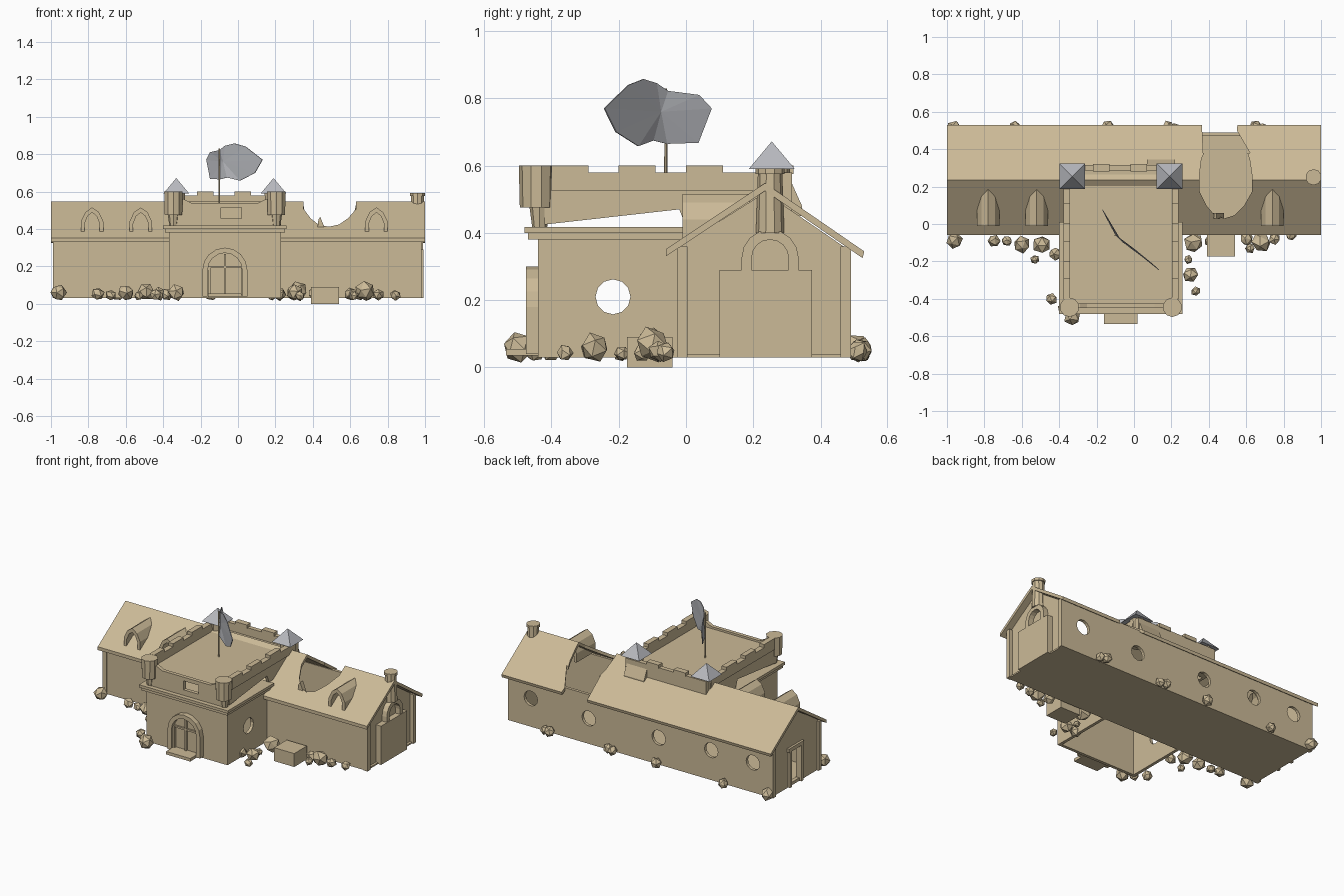
import bpy, bmesh, math, random
from mathutils import Vector

if "Cube" in bpy.data.objects:
    bpy.data.objects.remove(bpy.data.objects["Cube"])
random.seed(4)


def material(name, rgb):
    m = bpy.data.materials.new(name)
    m.diffuse_color = (*rgb, 1)
    m.use_nodes = True
    m.node_tree.nodes["Principled BSDF"].inputs["Base Color"].default_value = m.diffuse_color
    return m


SAND = material("sandstone", (0.60, 0.49, 0.31))
GREY = material("slate grey", (0.48, 0.49, 0.52))


def finish(name, bm, mat=SAND):
    bmesh.ops.recalc_face_normals(bm, faces=bm.faces[:])
    me = bpy.data.meshes.new(name)
    bm.to_mesh(me)
    bm.free()
    me.materials.append(mat)
    ob = bpy.data.objects.new(name, me)
    bpy.context.collection.objects.link(ob)
    return ob


def prism(name, pts, axis, a, b, mat=SAND):
    """Extrude a 2D outline along an axis from a to b."""
    def place(p, t):
        return {"x": (t, p[0], p[1]), "y": (p[0], t, p[1]), "z": (p[0], p[1], t)}[axis]
    bm = bmesh.new()
    lo = [bm.verts.new(place(p, a)) for p in pts]
    hi = [bm.verts.new(place(p, b)) for p in pts]
    n = len(pts)
    bm.faces.new(lo)
    bm.faces.new(hi)
    for i in range(n):
        j = (i + 1) % n
        bm.faces.new((lo[i], lo[j], hi[j], hi[i]))
    return finish(name, bm, mat)


def box(name, x0, x1, y0, y1, z0, z1, mat=SAND):
    return prism(name, [(x0, y0), (x1, y0), (x1, y1), (x0, y1)], "z", z0, z1, mat)


def cone(name, x, y, z0, z1, r0, r1, sides, mat=SAND, turn=0.0):
    bm = bmesh.new()
    bmesh.ops.create_cone(bm, cap_ends=True, segments=sides, radius1=r0, radius2=r1, depth=z1 - z0)
    ob = finish(name, bm, mat)
    ob.location = (x, y, (z0 + z1) / 2)
    ob.rotation_euler.z = turn
    return ob


def circle(cx, cy, rx, ry, n=14, a0=0.0, a1=2 * math.pi, closed=True):
    m = n if closed else n - 1
    return [(cx + rx * math.cos(a0 + (a1 - a0) * i / m),
             cy + ry * math.sin(a0 + (a1 - a0) * i / m)) for i in range(n)]


def arch(cx, z0, spring, r_out, r_in):
    """Outline of an arched frame standing on z0."""
    out = circle(cx, spring, r_out, r_out, 9, 0, math.pi, False)
    inn = circle(cx, spring, r_in, r_in, 9, math.pi, 0, False)
    return [(cx + r_out, z0)] + out + [(cx - r_out, z0), (cx - r_in, z0)] + inn + [(cx + r_in, z0)]


def cut(ob, *cutters):
    """Cut holes and bake the result."""
    for c in cutters:
        mod = ob.modifiers.new("cut", "BOOLEAN")
        mod.operation, mod.solver, mod.object = "DIFFERENCE", "EXACT", c
    dg = bpy.context.evaluated_depsgraph_get()
    dg.update()
    me = bpy.data.meshes.new_from_object(ob.evaluated_get(dg))
    ob.modifiers.clear()
    ob.data = me
    for c in cutters:
        bpy.data.objects.remove(c)


# Long hall: floor, walls, gables
box("hall_floor", -0.97, 0.97, -0.02, 0.49, 0.03, 0.04)
box("hall_front_wall", -0.98, 0.98, -0.02, 0.0, 0.03, 0.36)
back = box("hall_back_wall", -0.98, 0.98, 0.47, 0.49, 0.03, 0.36)
cut(back, *[prism("hole", circle(x, z, 0.05, 0.05), "y", 0.4, 0.6)
            for x, z in ((0.81, 0.22), (0.38, 0.2), (-0.14, 0.21), (-0.53, 0.23), (-0.84, 0.23))])
gable = [(-0.02, 0.03), (0.49, 0.03), (0.49, 0.345), (0.235, 0.52), (-0.02, 0.36)]
prism("right_gable", gable, "x", 0.93, 0.955)
left = prism("left_gable", gable, "x", -0.975, -0.95)
cut(left, box("door_hole", -1.1, -0.8, 0.19, 0.30, 0.05, 0.27))
for y in (0.18, 0.30):
    box("left_door_post", -0.99, -0.95, y - 0.01, y + 0.01, 0.03, 0.28)
box("left_door_lintel", -0.99, -0.95, 0.16, 0.32, 0.27, 0.295)
for x in (-0.975, 0.965):
    for y in (-0.01, 0.475):
        box("corner_post", x - 0.015, x + 0.015, y - 0.015, y + 0.015, 0.03, 0.36)

# Roof with a broken hole
roof_profile = [(-0.06, 0.33), (0.235, 0.525), (0.525, 0.325), (0.53, 0.345), (0.235, 0.548), (-0.06, 0.352)]
roof = prism("hall_roof", roof_profile, "x", -1.0, 1.0)
ragged = [(x + random.uniform(-.008, .008), y) for x, y in circle(0.49, 0.26, 0.145, 0.23, 16)]
cut(roof, prism("roof_hole", ragged, "z", 0.2, 0.8),
    prism("eave_hole", [(0.37, 0.38), (0.62, 0.38), (0.55, 0.50), (0.56, 0.6), (0.36, 0.6)], "z", 0.2, 0.8))
prism("broken_rafter", [(0.42, 0.36), (0.48, 0.36), (0.44, 0.465), (0.43, 0.45)], "y", 0.03, 0.06)

# Dormers
for cx in (-0.78, -0.52, 0.74):
    half = [(0.06, 0.38), (0.06, 0.44), (0.036, 0.49), (0, 0.515)]
    out = half + [(-x, z) for x, z in half[-2::-1]]
    inn = [(x * 0.68, 0.38 + (z - 0.38) * 0.8) for x, z in reversed(out)]
    prism("dormer", [(cx + x, z) for x, z in out + inn], "y", -0.01, 0.19)

# Right end annex, arch and chimney
box("annex", 0.94, 0.993, 0.1, 0.375, 0.03, 0.29)
prism("annex_arch", arch(0.25, 0.29, 0.325, 0.085, 0.055), "x", 0.94, 0.99)
cone("chimney", 0.96, 0.25, 0.40, 0.59, 0.042, 0.036, 10)
cone("chimney_rim", 0.96, 0.25, 0.575, 0.592, 0.043, 0.043, 10)

# Gatehouse walls with round windows
for x in (-0.37, 0.21):
    side = box("gate_side_wall", x, x + 0.02, -0.44, -0.01, 0.03, 0.39)
    cut(side, prism("round_window", circle(-0.217, 0.21, 0.052, 0.052, 12), "x", x - 0.1, x + 0.1))
box("gate_front_wall", -0.37, 0.23, -0.44, -0.42, 0.03, 0.39)
box("gate_ledge", -0.39, 0.25, -0.47, 0.0, 0.38, 0.405)
box("gate_ledge_top", -0.40, 0.26, -0.48, 0.01, 0.40, 0.418)

# Arched entrance with bars and a step
prism("door_frame", arch(-0.07, 0.04, 0.18, 0.12, 0.092), "y", -0.475, -0.43)
door = [(0.022, 0.05)] + circle(-0.07, 0.18, 0.092, 0.092, 9, 0, math.pi, False) + [(-0.162, 0.05)]
prism("door_panel", door, "y", -0.446, -0.44)
box("door_bar_upright", -0.076, -0.064, -0.46, -0.44, 0.05, 0.265)
box("door_bar_cross", -0.16, 0.02, -0.458, -0.44, 0.19, 0.202)
for x in (-0.16, 0.016):
    box("door_bar_side", x, x + 0.012, -0.46, -0.44, 0.05, 0.2)
box("door_step", -0.16, 0.02, -0.535, -0.43, 0.035, 0.055)

# Upper deck and parapets
box("deck", -0.37, 0.23, -0.43, 0.30, 0.515, 0.527)
for x in (-0.37, 0.21):
    prism("side_parapet", [(-0.42, 0.425), (-0.02, 0.47), (0.0, 0.42), (0.30, 0.42), (0.30, 0.58), (-0.42, 0.58)],
          "x", x, x + 0.02)
    box("parapet_beam", x - 0.008, x + 0.028, -0.40, 0.27, 0.525, 0.58)
    for y in (-0.40, -0.20, 0.0):
        box("side_merlon", x - 0.008, x + 0.028, y, y + 0.11, 0.575, 0.601)
box("back_parapet", -0.37, 0.23, 0.285, 0.315, 0.42, 0.58)
for x in (-0.22, -0.02):
    box("back_merlon", x, x + 0.09, 0.28, 0.32, 0.575, 0.6)
prism("back_buttress", [(0.30, 0.58), (0.345, 0.48), (0.345, 0.45), (0.30, 0.45)], "x", 0.07, 0.22)
front = prism("front_parapet", [(-0.36, 0.415), (0.22, 0.415), (0.22, 0.56), (0.15, 0.56),
              (0.11, 0.54), (-0.25, 0.54), (-0.29, 0.56), (-0.36, 0.56)], "y", -0.45, -0.425)
cut(front, box("front_gap", -0.09, 0.02, -0.5, -0.35, 0.455, 0.515))

# Corner turrets: round in front, pointed behind
for x in (-0.345, 0.205):
    cone("front_turret", x, -0.445, 0.475, 0.60, 0.049, 0.052, 10)
    cone("turret_foot", x, -0.435, 0.415, 0.475, 0.022, 0.03, 8)
for x in (-0.33, 0.19):
    cone("back_turret", x, 0.26, 0.42, 0.60, 0.045, 0.05, 10)
    cone("turret_spire", x, 0.255, 0.59, 0.672, 0.097, 0.0, 4, GREY, math.pi / 4)

# Flag and pole
cone("flag_pole", -0.10, -0.06, 0.52, 0.83, 0.005, 0.004, 6)
outline = [(-0.17, 0.77), (-0.15, 0.81), (-0.10, 0.822), (-0.07, 0.845), (-0.02, 0.857), (0.04, 0.84),
           (0.13, 0.77), (0.09, 0.70), (0.01, 0.658), (-0.06, 0.675), (-0.10, 0.665), (-0.15, 0.668)]


def flag_y(x):
    return -0.06 - (x + 0.10) * (1.85 if x < -0.1 else 0.82)


bm = bmesh.new()
ring = [bm.verts.new((x, flag_y(x) + random.uniform(-.008, .008), z)) for x, z in outline]
mid = bm.verts.new((-0.08, flag_y(-0.08), 0.76))
for i, v in enumerate(ring):
    bm.faces.new((v, ring[(i + 1) % len(ring)], mid))
flag = finish("flag", bm, GREY)
flag.modifiers.new("cloth", "SOLIDIFY").thickness = 0.004

# Crate and scattered rocks
box("crate", 0.39, 0.54, -0.175, -0.04, 0.0, 0.09)
rocks = [(-.96, -.09, .042), (-.75, -.09, .033), (-.68, -.09, .028), (-.6, -.11, .042), (-.49, -.11, .048),
         (-.53, -.19, .025), (-.42, -.16, .035), (-.44, -.4, .03), (-.33, -.5, .042), (-.38, -.45, .03),
         (.32, -.10, .05), (.41, -.09, .035), (.3, -.27, .042), (.33, -.36, .025), (.22, -.28, .035),
         (.29, -.19, .022), (.6, -.08, .035), (.68, -.1, .05), (.75, -.08, .03), (.62, -.13, .025),
         (.84, -.06, .028), (-.96, .51, .04), (-.64, .52, .03), (-.14, .52, .035), (.18, .52, .03),
         (.22, .51, .03), (.65, .52, .032), (.69, .51, .03)]
for x, y, r in rocks:
    bm = bmesh.new()
    bmesh.ops.create_icosphere(bm, subdivisions=1, radius=r * 1.06)
    for v in bm.verts:
        v.co *= random.uniform(0.88, 1.1)
    rock = finish("rock", bm)
    rock.location = (x, y, 0.02 + r * 0.95)
    rock.rotation_euler = Vector([random.uniform(0, 3) for _ in range(3)])
